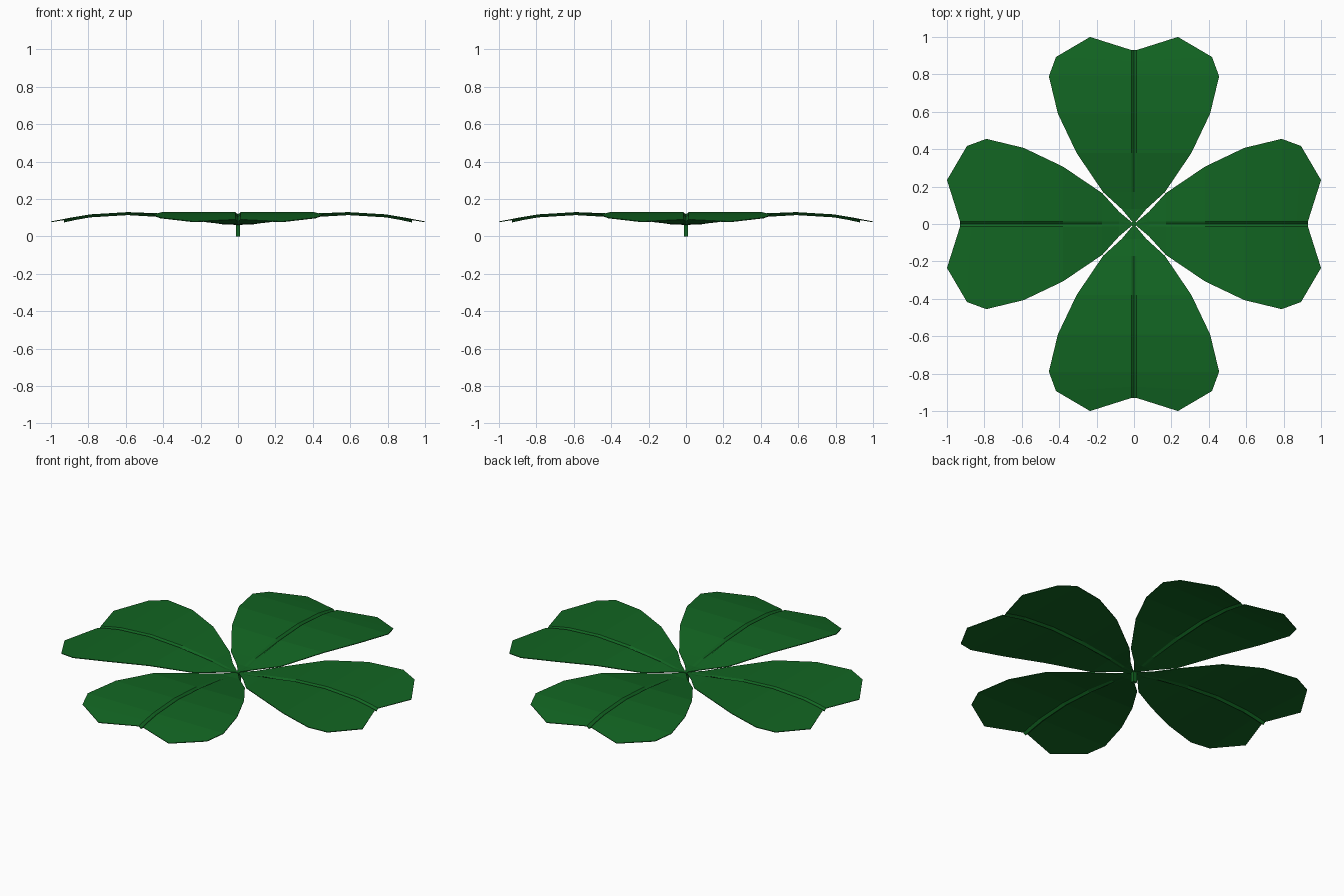
import bpy, bmesh, math
from mathutils import Matrix

if "Cube" in bpy.data.objects:
    bpy.data.objects.remove(bpy.data.objects["Cube"])

green = bpy.data.materials.new("leaf_green")
green.diffuse_color = (0.006, 0.13, 0.016, 1)
green.use_nodes = True
green.node_tree.nodes["Principled BSDF"].inputs["Base Color"].default_value = green.diffuse_color

# rows along a leaf: (midrib radius, edge radius, edge half width, midrib z, edge z)
ROWS = [
    (0.005, 0.005, 0.003, 0.066, 0.066),
    (0.08, 0.08, 0.066, 0.070, 0.070),
    (0.17, 0.17, 0.165, 0.088, 0.080),
    (0.38, 0.38, 0.307, 0.118, 0.122),
    (0.59, 0.59, 0.407, 0.130, 0.130),
    (0.79, 0.79, 0.455, 0.118, 0.118),
    (0.87, 0.893, 0.417, 0.104, 0.101),
    (0.93, 1.0, 0.235, 0.091, 0.080),
]
GROOVE_W, GROOVE_D = 0.014, 0.012


def leaf(name, angle):
    bm = bmesh.new()
    grid = []
    for i, (rm, re, w, zm, ze) in enumerate(ROWS):
        g = min(GROOVE_W, w * 0.4)
        d = GROOVE_D if i > 2 else 0.002 * i
        pts = [(re, -w, ze), (rm, -g, zm), (rm, 0, zm - d), (rm, g, zm), (re, w, ze)]
        grid.append([bm.verts.new(p) for p in pts])
    for a, b in zip(grid, grid[1:]):
        for j in range(4):
            bm.faces.new((a[j], b[j], b[j + 1], a[j + 1]))
    bm.transform(Matrix.Rotation(angle, 4, 'Z'))
    return finish(name, bm)


def finish(name, bm):
    mesh = bpy.data.meshes.new(name)
    bm.to_mesh(mesh)
    bm.free()
    mesh.materials.append(green)
    ob = bpy.data.objects.new(name, mesh)
    bpy.context.collection.objects.link(ob)
    return ob


# four leaves around the stem, each a thin sheet
for k, side in enumerate(("right", "back", "left", "front")):
    ob = leaf("leaf_" + side, k * math.pi / 2)
    thin = ob.modifiers.new("thickness", 'SOLIDIFY')
    thin.thickness = 0.004
    thin.offset = -1

# short square stem
bm = bmesh.new()
bmesh.ops.create_cube(bm, size=1, matrix=Matrix.Translation((0, 0, 0.034)) @ Matrix.Diagonal((0.024, 0.024, 0.068, 1)))
finish("stem", bm)
